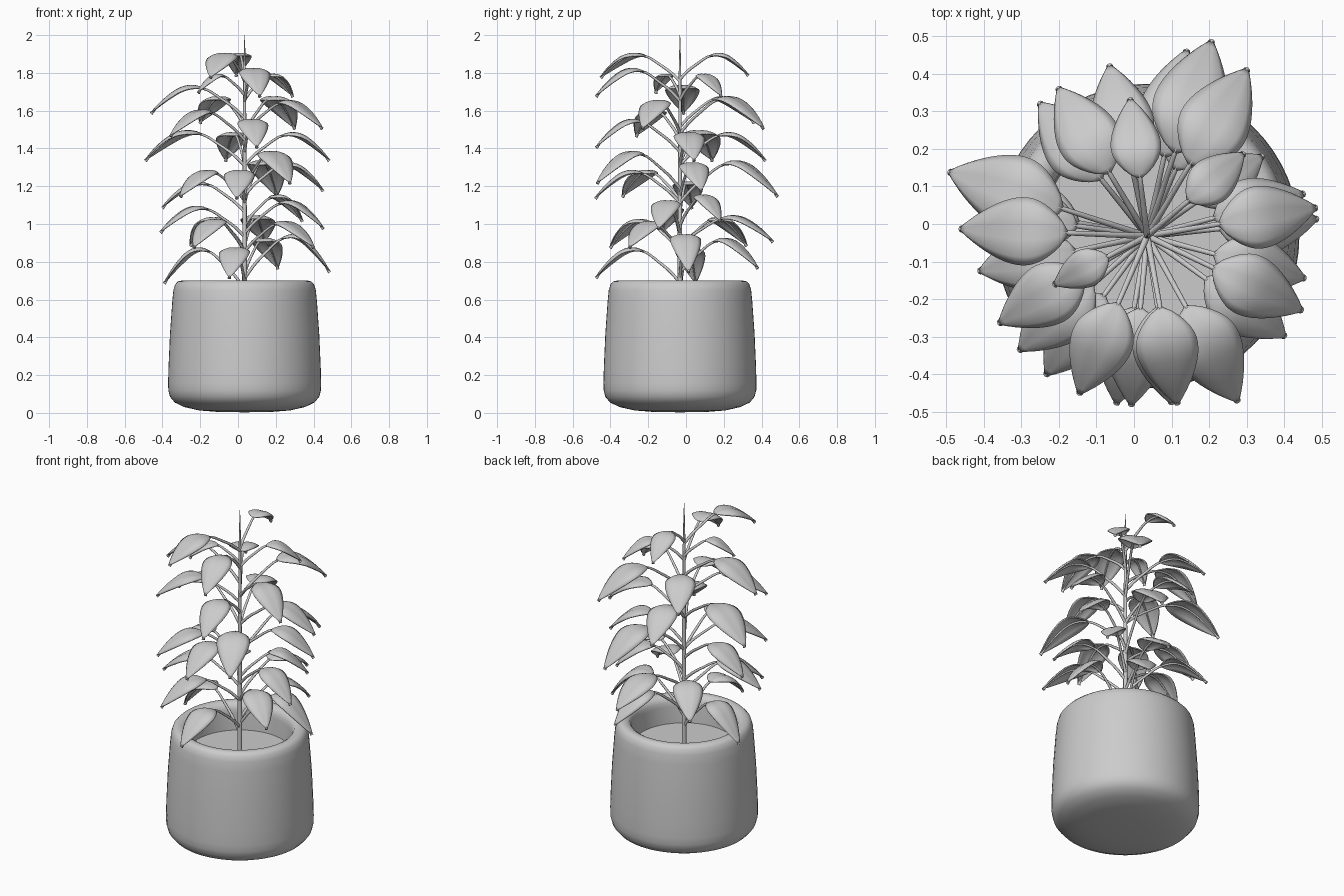
import bpy, bmesh, math
from mathutils import Vector

if "Cube" in bpy.data.objects:
    bpy.data.objects.remove(bpy.data.objects["Cube"])

CX, CY = 0.035, -0.032   # stem / pot axis


def finish(bm, name, angle=40):
    bmesh.ops.recalc_face_normals(bm, faces=bm.faces)
    me = bpy.data.meshes.new(name)
    bm.to_mesh(me)
    bm.free()
    ob = bpy.data.objects.new(name, me)
    bpy.context.collection.objects.link(ob)
    bpy.ops.object.select_all(action='DESELECT')
    ob.select_set(True)
    bpy.context.view_layer.objects.active = ob
    bpy.ops.object.shade_smooth_by_angle(angle=math.radians(angle))
    return ob


def lathe(name, profile, n=64):
    bm = bmesh.new()
    vs = [bm.verts.new((CX + r, CY, z)) for r, z in profile]
    es = [bm.edges.new(p) for p in zip(vs, vs[1:])]
    bmesh.ops.spin(bm, geom=vs + es, cent=(CX, CY, 0), axis=(0, 0, 1),
                   angle=math.tau, steps=n)
    bmesh.ops.remove_doubles(bm, verts=bm.verts, dist=1e-4)
    return finish(bm, name)


def tube_object(name, paths, depth):
    cu = bpy.data.curves.new(name, 'CURVE')
    cu.dimensions = '3D'
    cu.bevel_depth = depth
    cu.bevel_resolution = 2
    cu.use_fill_caps = True
    for path in paths:
        sp = cu.splines.new('POLY')
        sp.points.add(len(path) - 1)
        sp.use_smooth = True
        for p, (co, r) in zip(sp.points, path):
            p.co = (*co, 1)
            p.radius = r
    ob = bpy.data.objects.new(name, cu)
    bpy.context.collection.objects.link(ob)


# Pot with thick rounded rim, and soil
lathe("pot", [(0, 0.003), (0.14, 0.005), (0.24, 0.013), (0.32, 0.031), (0.37, 0.055),
              (0.395, 0.085), (0.404, 0.12), (0.405, 0.16), (0.403, 0.24),
              (0.395, 0.42), (0.383, 0.59), (0.377, 0.65), (0.368, 0.68),
              (0.353, 0.696), (0.335, 0.7), (0.315, 0.697), (0.298, 0.686),
              (0.288, 0.665), (0.285, 0.64), (0.28, 0.5), (0, 0.5)])
lathe("soil", [(0, 0.54), (0.283, 0.54)])

# Main stem
tube_object("main_stem", [[((CX, CY, 0.53), 1.2), ((CX, CY, 1.2), 1.0),
                           ((CX, CY, 1.75), 0.7), ((CX, CY, 1.9), 0.4),
                           ((CX, CY, 2.0), 0.1)]], 0.011)

# Leaves: tip x, tip y, tip z, arch height
LEAVES = [
    (0.206, 0.485, 1.15, .18), (0.30, 0.41, 1.51, .16), (-0.065, 0.42, 1.34, .14),
    (-0.20, 0.36, 1.54, .13), (-0.25, 0.32, 0.89, .14), (-0.01, 0.33, 1.79, .11),
    (-0.49, 0.138, 1.34, .15), (-0.46, -0.013, 1.59, .14), (-0.41, -0.125, 0.96, .13),
    (-0.357, -0.263, 1.47, .13), (-0.304, -0.335, 1.15, .13), (-0.233, -0.40, 0.88, .14),
    (-0.145, -0.45, 1.78, .12), (-0.046, -0.476, 0.72, .15), (-0.007, -0.48, 1.14, .14),
    (0.115, -0.476, 1.68, .14), (0.10, -0.475, 1.41, .14), (0.275, -0.47, 1.22, .16),
    (0.40, -0.298, 0.88, .13), (0.445, -0.229, 1.51, .14), (0.452, -0.144, 0.98, .14),
    (0.485, 0.013, 0.75, .19), (0.483, 0.043, 1.34, .14), (0.34, 0.18, 1.02, .13),
    (0.29, 0.186, 1.68, .11), (-0.21, -0.16, 1.70, .09), (0.14, 0.46, 0.91, .13),
    (0.21, 0.38, 0.77, .15), (-0.39, 0.05, 0.69, .18), (-0.40, 0.03, 1.09, .13),
    (0.45, 0.08, 1.18, .14)]

# Side profile shared by every petiole and blade: reach fraction, height fraction
ARC = [(0, -.2), (.12, .2), (.25, .52), (.38, .82), (.5, .98), (.6, 1.0),
       (.7, .89), (.8, .66), (.9, .36), (1, 0)]


def arc(t):
    i = min(max(k for k in range(len(ARC)) if ARC[k][0] <= t + 1e-9), len(ARC) - 2)
    (a, p1), (b, p2) = ARC[i], ARC[i + 1]
    m1 = (p2 - ARC[i - 1][1]) / (b - ARC[i - 1][0]) if i else (p2 - p1) / (b - a)
    m2 = ((ARC[i + 2][1] - p1) / (ARC[i + 2][0] - a) if i + 2 < len(ARC)
          else (p2 - p1) / (b - a))
    h, u = b - a, (t - a) / (b - a)
    return ((2*u**3 - 3*u*u + 1) * p1 + (u**3 - 2*u*u + u) * h * m1
            + (3*u*u - 2*u**3) * p2 + (u**3 - u*u) * h * m2)


START = 0.43             # where the blade begins along the reach
NS, NW = 18, 8
petioles = []
for k, (tx, ty, tz, arch) in enumerate(LEAVES, 1):
    out = Vector((tx - CX, ty - CY, 0))
    reach = out.length
    out.normalize()
    side = Vector((-out.y, out.x, 0))

    def mid(t):
        return Vector((CX, CY, tz + arch * arc(t))) + out * reach * t

    # Blade: grid bent along the arc, edges drooping, sharp valley crease on the midrib
    half = 0.18 * reach
    bm = bmesh.new()
    rows = []
    for i in range(NS + 1):
        s = i / NS
        t = START + (1 - START) * s
        w = max(half * max(math.sin(math.pi * s ** 0.83), 0) ** 0.8, 0.004)
        d = mid(min(t + .02, 1)) - mid(t - .02)
        up = d.cross(side).normalized()
        if up.z < 0:
            up = -up
        row = []
        for j in range(NW + 1):
            v = 2 * j / NW - 1
            lift = w * (0.22 * abs(v) - 0.42 * v * v)
            row.append(bm.verts.new(mid(t) + side * w * v + up * lift))
        rows.append(row)
    for a, b in zip(rows, rows[1:]):
        for j in range(NW):
            bm.faces.new((a[j], a[j + 1], b[j + 1], b[j]))
    leaf = finish(bm, f"leaf_{k:02d}", 20)
    sol = leaf.modifiers.new("thickness", 'SOLIDIFY')
    sol.thickness = 0.007
    sol.offset = 0

    # Petiole and midrib, ending in a small knob at the tip
    path = []
    for i in range(21):
        t = i / 20
        r = 0.9 - 0.5 * t
        p = mid(t) - Vector((0, 0, 0.006 * min(1, max(0, (t - .4) * 8))))
        path.append((p, r))
    path[-1] = (path[-1][0], 1.0)
    petioles.append(path)
tube_object("petioles", petioles, 0.0095)
